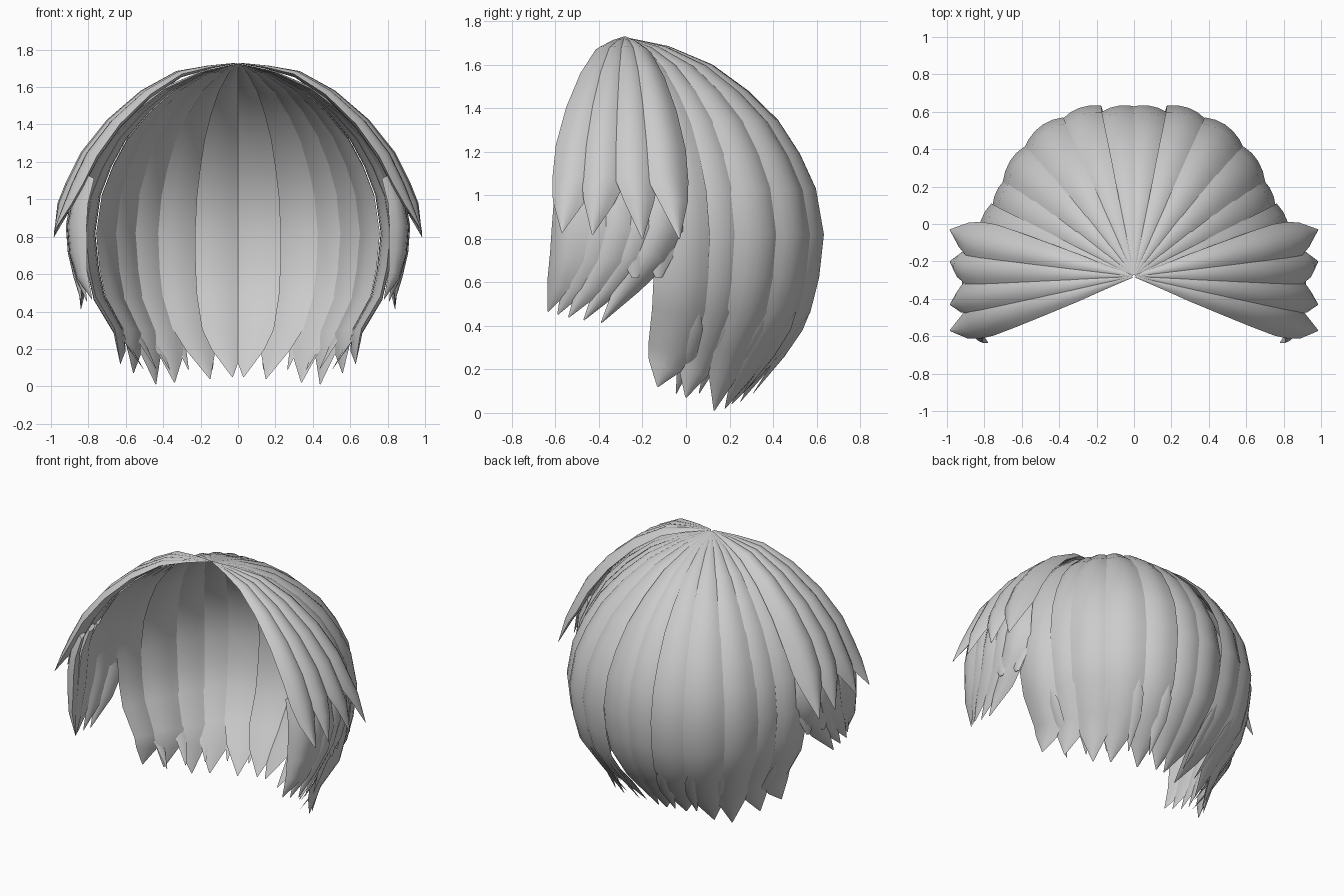
import bpy, bmesh, math
from mathutils import Vector

cube = bpy.data.objects.get("Cube")
if cube:
    bpy.data.objects.remove(cube)

mat = bpy.data.materials.new("hair_grey")
mat.use_nodes = True
GREY = (0.6, 0.6, 0.6, 1)
mat.diffuse_color = GREY
mat.node_tree.nodes["Principled BSDF"].inputs["Base Color"].default_value = GREY

CROWN = Vector((0, -0.28, 0))


def polar(az, r, z):
    a = math.radians(az)
    return CROWN + Vector((r * math.cos(a), r * math.sin(a), z))


def lock(name, path, widths, facing, tilt=0.0, arch=0.2, mirror=False):
    """Lens-shaped lock of hair: arched outside, gently rounded inside, swept along a path."""
    f = math.radians(facing)
    side = Vector((-math.sin(f), math.cos(f), 0))
    bm = bmesh.new()
    rings = []
    for i, p in enumerate(path):
        tangent = (path[min(i + 1, len(path) - 1)] - path[max(i - 1, 0)]).normalized()
        across = (side - tangent * side.dot(tangent)).normalized()
        out = tangent.cross(across)
        w = widths[i]
        bulge = arch * w
        section = [(s, -bulge * s * s) for s in (-1, -0.6, -0.2, 0.2, 0.6, 1)]
        section += [(0.5, -bulge * 1.3), (0, -bulge * 1.45), (-0.5, -bulge * 1.3)]
        ring = []
        for s, o in section:
            v = p + across * (s * w / 2) + out * (o + tilt * s * w)
            if mirror:
                v.x = -v.x
            ring.append(bm.verts.new(v))
        rings.append(ring)
    n = len(rings[0])
    for a, b in zip(rings, rings[1:]):
        for k in range(n):
            bm.faces.new((a[k], a[(k + 1) % n], b[(k + 1) % n], b[k]))
    bm.faces.new(rings[0])
    bm.faces.new(rings[-1])
    bmesh.ops.recalc_face_normals(bm, faces=bm.faces)
    mesh = bpy.data.meshes.new(name)
    bm.to_mesh(mesh)
    bm.free()
    mesh.materials.append(mat)
    obj = bpy.data.objects.new(name, mesh)
    bpy.context.collection.objects.link(obj)
    bpy.ops.object.select_all(action="DESELECT")
    obj.select_set(True)
    bpy.context.view_layer.objects.active = obj
    bpy.ops.object.shade_smooth_by_angle(angle=math.radians(40))


# Long back locks: radius fraction, height, width fraction
BACK = [(0.01, 1.725, 0.02), (0.22, 1.685, 0.24), (0.44, 1.6, 0.46), (0.62, 1.48, 0.65),
        (0.77, 1.345, 0.8), (0.88, 1.19, 0.9), (0.96, 1.03, 0.98), (1, 0.82, 1.03),
        (0.975, 0.62, 1.03), (0.93, 0.46, 1), (0.8, 0.28, 0.88)]
RADII = (0.87, 0.865, 0.91, 0.945, 0.945, 0.915)
TIPS = [(0.63, -0.13, 0.12), (0.56, 0, 0.07), (0.44, 0.13, 0.01),
        (0.34, 0.18, 0.02), (0.15, 0.21, 0.04), (0.03, 0.25, 0.05)]
STEP = 13
for mirror, label in ((False, "left"), (True, "right")):
    for i, (radius, tip) in enumerate(zip(RADII, TIPS)):
        az = 18.5 + STEP * i
        full = 2 * radius * math.tan(math.radians(STEP / 2)) * 1.25
        path = [polar(az, radius * r, z) for r, z, w in BACK]
        widths = [full * w for r, z, w in BACK]
        path.append(path[-1].lerp(Vector(tip), 0.45))
        path.append(Vector(tip))
        widths += [full * 0.65, 0.006]
        lock(f"back_lock_{label}_{i + 1}", path, widths, az, 0.06, 0.15, mirror)
        # Small wisp filling the hem between neighbouring tips
        if i < 5:
            mid = az + STEP / 2
            wisp = [polar(mid, radius * r, z)
                    for r, z in ((0.92, 0.46), (0.88, 0.38), (0.79, 0.26), (0.64, 0.09))]
            lock(f"hem_wisp_{label}_{i + 1}", wisp, [0.02, 0.08, 0.09, 0.005],
                 mid, 0.08, 0.13, mirror)

    # Inner locks bridging the side and back hair
    for i, (az, radius) in enumerate(((3, 0.9), (10.5, 0.875))):
        bridge = [polar(az, radius * r, z) for r, z, w in BACK[:9]]
        lock(f"inner_side_lock_{label}_{i + 1}", bridge,
             [0.24 * w for r, z, w in BACK[:8]] + [0.03], az, -0.02, 0.13, mirror)

# Upper side locks sweeping from the parting and flicking outward
UPPER = [(0.01, 1.73, 0.01), (0.16, 1.715, 0.05), (0.33, 1.685, 0.1), (0.52, 1.58, 0.145),
         (0.7, 1.425, 0.185), (0.84, 1.25, 0.21), (0.92, 1.09, 0.2), (0.965, 0.98, 0.14)]
SIDE = [(-15.5, -0.57, 0.83), (-6.5, -0.43, 0.82), (3.5, -0.2, 0.8), (13, -0.03, 0.8)]
for mirror, label in ((False, "left"), (True, "right")):
    for i, (az, tip_y, tip_z) in enumerate(SIDE):
        path = [polar(az, r, z) for r, z, w in UPPER]
        path[-1].y += (tip_y - path[-1].y) * 0.4
        path.append(Vector((0.985, tip_y, tip_z)))
        widths = [w for r, z, w in UPPER] + [0.006]
        lock(f"upper_side_lock_{label}_{i + 1}", path, widths, az, -0.08, 0.24, mirror)

# Lower side locks tucked beneath, curving forward
LOWER = [(0.83, 1.13, 0.1), (0.895, 1.0, 0.17), (0.92, 0.86, 0.2),
         (0.91, 0.72, 0.185), (0.88, 0.59, 0.13), (0.82, 0, 0.005)]
for mirror, label in ((False, "left"), (True, "right")):
    for i in range(5):
        mid_y = -0.555 + 0.115 * i
        tip_y = (-0.635, -0.59, -0.54, -0.47, -0.39)[i]
        sweep = (0, 0, 0.03, 0.2, 0.55, 1)
        path = [Vector((x - 0.012 * abs(i - 2), mid_y + (tip_y - mid_y) * t, z))
                for (x, z, w), t in zip(LOWER, sweep)]
        path[-1].z = 0.465 - 0.013 * i
        path[-1].x += 0.015 * (i - 1)
        lock(f"lower_side_lock_{label}_{i + 1}", path, [w for x, z, w in LOWER],
             -38 + 11 * i, -0.08, 0.24, mirror)
